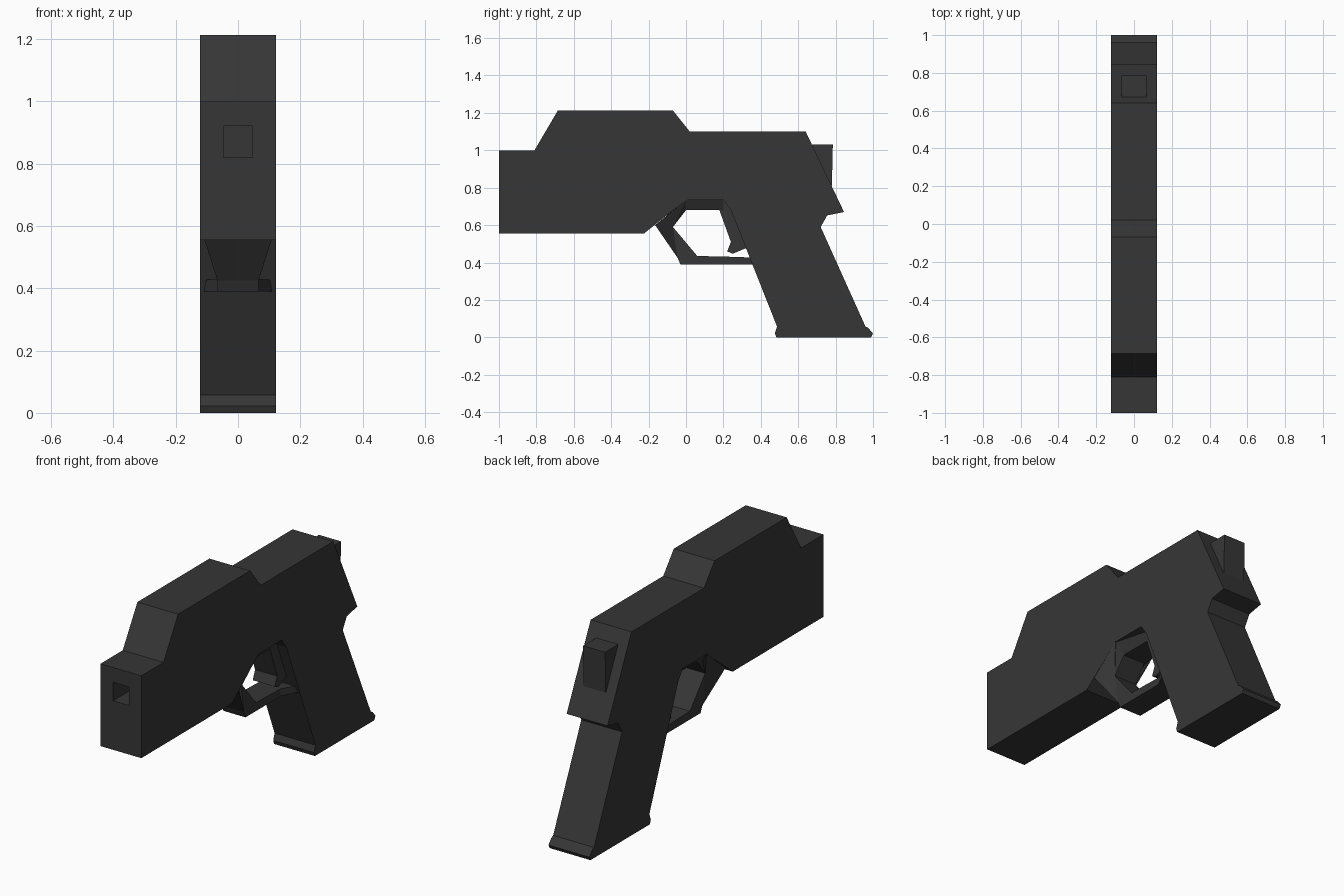
import bpy, bmesh

if "Cube" in bpy.data.objects:
    bpy.data.objects.remove(bpy.data.objects["Cube"])

HALF = 0.122   # half thickness of the frame
SLIM = 0.066   # half thickness of guard, trigger and rear block

mat = bpy.data.materials.new("dark_grey")
mat.diffuse_color = (0.037, 0.037, 0.037, 1)
mat.use_nodes = True
mat.node_tree.nodes["Principled BSDF"].inputs["Base Color"].default_value = mat.diffuse_color


def finish(name, bm):
    bmesh.ops.recalc_face_normals(bm, faces=bm.faces)
    mesh = bpy.data.meshes.new(name)
    bm.to_mesh(mesh)
    bm.free()
    mesh.materials.append(mat)
    obj = bpy.data.objects.new(name, mesh)
    bpy.context.collection.objects.link(obj)
    return obj


def plate(name, profile, half):
    """Side profile (y, z) extruded symmetrically across x."""
    bm = bmesh.new()
    face = bm.faces.new([bm.verts.new((-half, y, z)) for y, z in profile])
    ext = bmesh.ops.extrude_face_region(bm, geom=[face], use_keep_orig=True)
    moved = [v for v in ext["geom"] if isinstance(v, bmesh.types.BMVert)]
    bmesh.ops.translate(bm, verts=moved, vec=(2 * half, 0, 0))
    return finish(name, bm)


def loft(name, sections):
    """Quad sections (lower y, z, half width, upper y, z, half width)."""
    bm = bmesh.new()
    rings = []
    for ay, az, aw, by, bz, bw in sections:
        pts = [(-aw, ay, az), (aw, ay, az), (bw, by, bz), (-bw, by, bz)]
        rings.append([bm.verts.new(p) for p in pts])
    for r, s in zip(rings, rings[1:]):
        for i in range(4):
            j = (i + 1) % 4
            bm.faces.new((r[i], r[j], s[j], s[i]))
    bm.faces.new(rings[0])
    bm.faces.new(rings[-1])
    return finish(name, bm)


# Frame and grip in one silhouette
frame = plate("frame_and_grip", [
    (-1, 0.555), (-1, 1.0), (-0.81, 1.0), (-0.685, 1.213), (-0.07, 1.213),
    (0.02, 1.1), (0.64, 1.1), (0.845, 0.67), (0.755, 0.652), (0.72, 0.59),
    (0.96, 0.057), (0.975, 0.05), (1.0, 0.02), (0.99, 0.0), (0.483, 0.0),
    (0.475, 0.022), (0.487, 0.057), (0.24, 0.68), (0.2, 0.735), (0.0, 0.735),
    (-0.225, 0.555)], HALF)

# Square muzzle opening
bore = plate("bore_cutter", [(-1.1, 0.82), (-1.1, 0.92), (-0.75, 0.92), (-0.75, 0.82)], 0.047)
bore.hide_render = True
bore.hide_set(True)
cut = frame.modifiers.new("bore", "BOOLEAN")
cut.object = bore
cut.operation = "DIFFERENCE"
cut.solver = "EXACT"

# Block on the sloped back
plate("rear_block", [(0.66, 1.03), (0.785, 1.03), (0.78, 0.81), (0.70, 0.90)], SLIM)

# Trigger guard, flared where it joins frame and grip
loft("trigger_guard", [
    (-0.165, 0.60, HALF, 0.0, 0.735, HALF),
    (-0.045, 0.425, SLIM, -0.07, 0.59, SLIM),
    (-0.03, 0.39, SLIM, 0.06, 0.435, SLIM),
    (0.27, 0.39, SLIM, 0.27, 0.43, SLIM),
    (0.38, 0.39, HALF, 0.38, 0.425, HALF)])

# Tapered housing above the trigger
loft("trigger_housing", [
    (-0.07, 0.59, SLIM, -0.10, 0.66, 0.11),
    (0.0, 0.68, SLIM, 0.0, 0.737, 0.12),
    (0.2, 0.68, SLIM, 0.2, 0.737, SLIM),
    (0.27, 0.68, SLIM, 0.27, 0.737, SLIM)])

# Trigger
plate("trigger", [(0.175, 0.69), (0.24, 0.51), (0.22, 0.46), (0.25, 0.447),
                  (0.34, 0.485), (0.28, 0.69)], SLIM)
